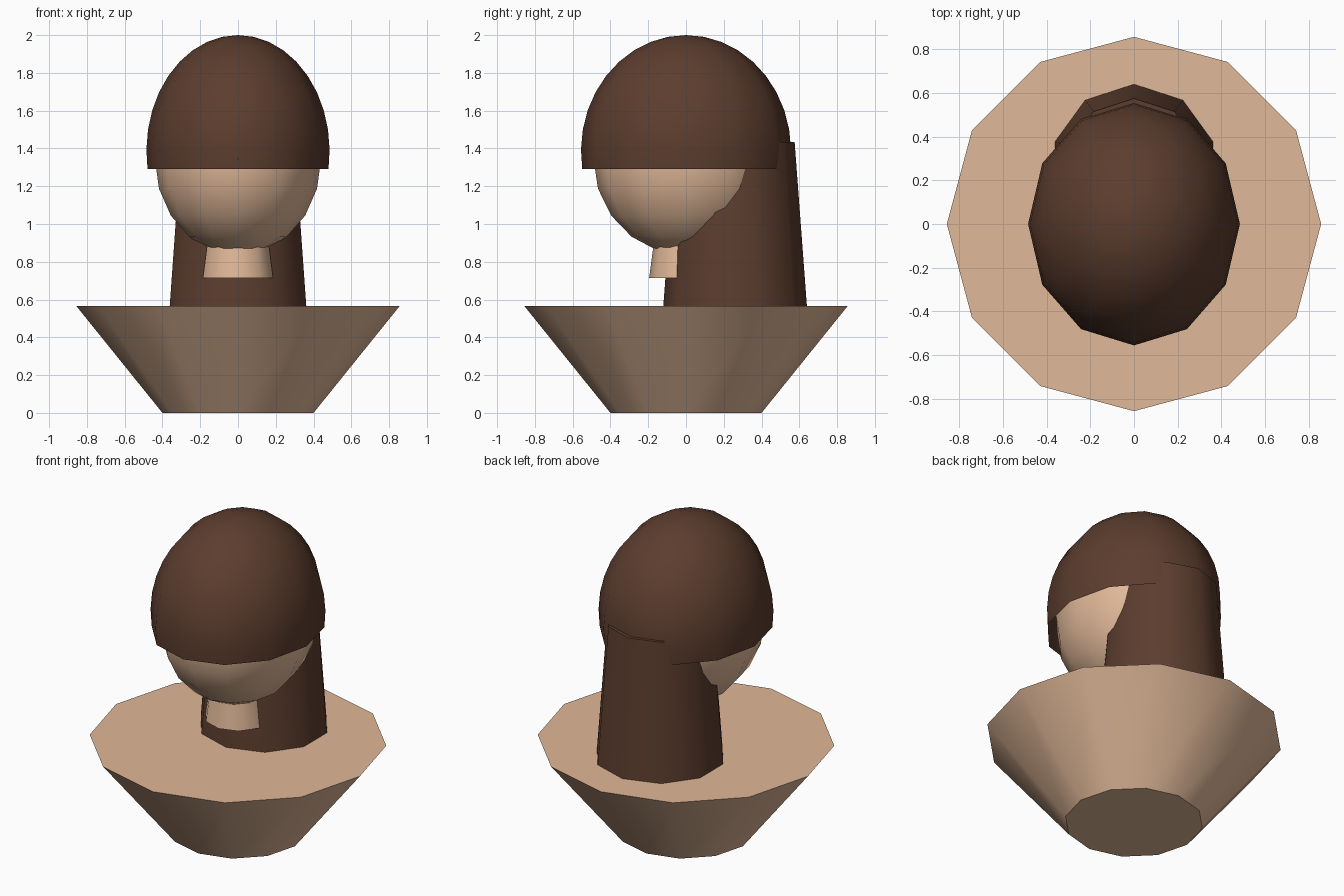
import bpy, bmesh, math

if "Cube" in bpy.data.objects:
    bpy.data.objects.remove(bpy.data.objects["Cube"])


def material(name, hex_code):
    def lin(c):
        return c / 12.92 if c <= 0.04045 else ((c + 0.055) / 1.055) ** 2.4
    m = bpy.data.materials.new(name)
    rgb = [lin(int(hex_code[i:i + 2], 16) / 255) for i in (0, 2, 4)]
    m.diffuse_color = (*rgb, 1)
    m.use_nodes = True
    m.node_tree.nodes["Principled BSDF"].inputs["Base Color"].default_value = m.diffuse_color
    return m


skin = material("skin", "E0B898")
hair = material("brown hair", "5C3D2E")


def lathe(name, profile, sides, mat, scale=(1, 1), loc=(0, 0, 0), cap=True):
    """Spin (radius, z) points, bottom to top, with a corner facing the front."""
    bm = bmesh.new()
    rings = []
    for r, z in profile:
        if r < 1e-5:
            rings.append([bm.verts.new((0, 0, z))] * sides)
            continue
        ring = []
        for i in range(sides):
            a = -math.pi / 2 + math.tau * i / sides
            ring.append(bm.verts.new((r * scale[0] * math.cos(a), r * scale[1] * math.sin(a), z)))
        rings.append(ring)
    for lo, hi in zip(rings, rings[1:]):
        for i in range(sides):
            j = (i + 1) % sides
            corners = dict.fromkeys((lo[i], lo[j], hi[j], hi[i]))
            bm.faces.new(list(corners))
    if cap:
        if profile[0][0] > 1e-5:
            bm.faces.new(rings[0][::-1])
        if profile[-1][0] > 1e-5:
            bm.faces.new(rings[-1])
    mesh = bpy.data.meshes.new(name)
    bm.to_mesh(mesh)
    bm.free()
    mesh.materials.append(mat)
    ob = bpy.data.objects.new(name, mesh)
    ob.location = loc
    bpy.context.collection.objects.link(ob)
    bpy.ops.object.select_all(action='DESELECT')
    ob.select_set(True)
    bpy.context.view_layer.objects.active = ob
    bpy.ops.object.shade_smooth_by_angle(angle=math.radians(45))
    return ob


def arc(rz, start, end, steps):
    """Ellipse profile of unit radius; angles measured from the top, in degrees."""
    pts = []
    for i in range(steps + 1):
        a = math.radians(start + (end - start) * i / steps)
        pts.append((math.sin(a), rz * math.cos(a)))
    return pts


# Flared shoulders and neck
lathe("shoulders", [(0.4, 0), (0.857, 0.567)], 12, skin)
lathe("neck", [(0.195, 0.715), (0.157, 1.0)], 10, skin)

# Head and small nose, whose tip just reaches through the fringe
lathe("head", arc(0.51, 180, 0, 10), 12, skin, (0.44, 0.49), (0, 0, 1.345))
nose = lathe("nose", [(0.045, 0), (0, 0.118)], 6, skin, loc=(0, -0.44, 1.345))
nose.rotation_euler.x = math.pi / 2

# Hair: open dome over the head, long tapered fall at the back
lathe("hair_cap", arc(0.614, 99, 0, 10), 12, hair, (0.485, 0.556), (0, 0, 1.386), cap=False)
lathe("back_hair", [(0.38, 0.567), (0.315, 1.435)], 10, hair, loc=(0, 0.26, 0))
